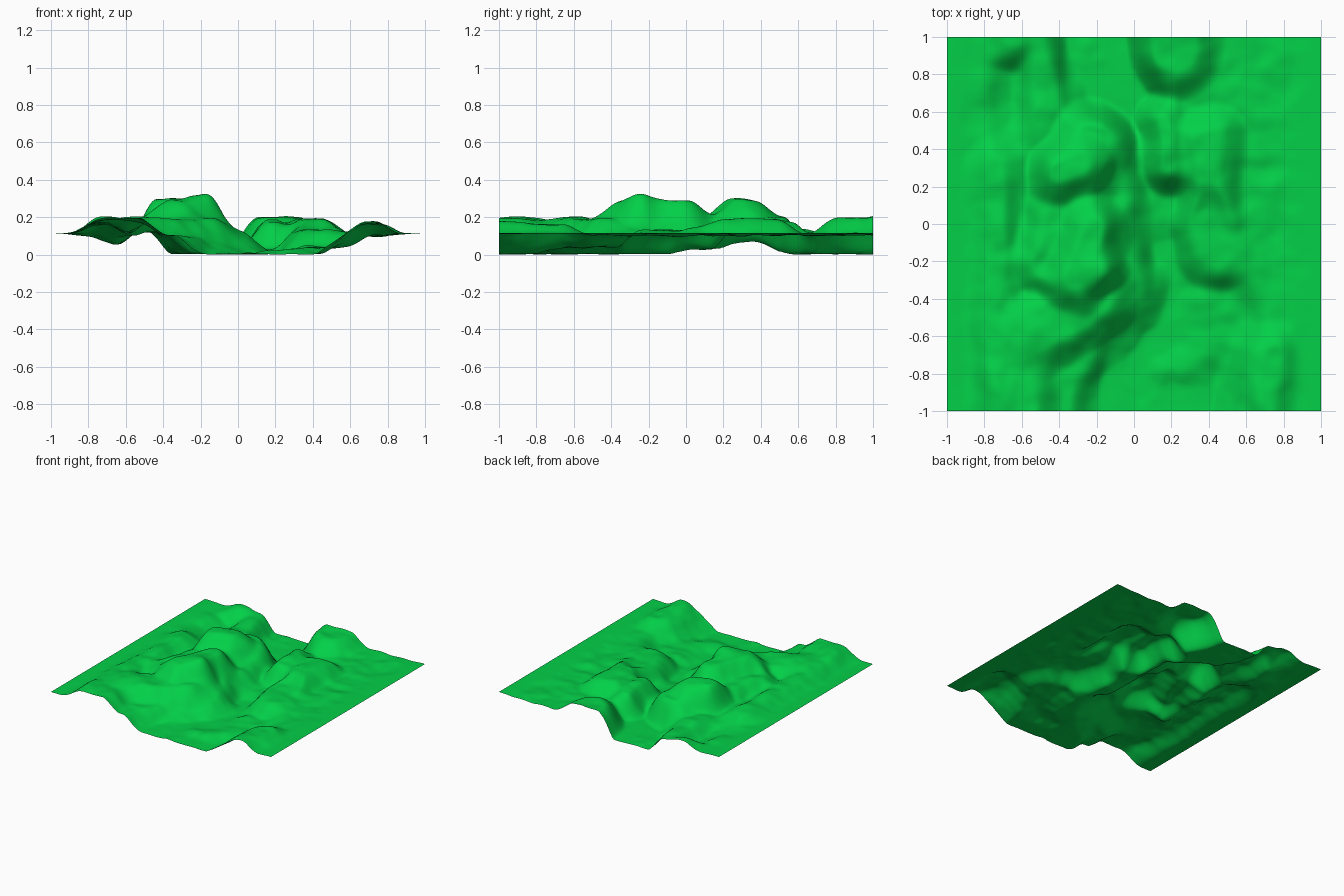
import bpy, bmesh
from mathutils import Vector, noise

if "Cube" in bpy.data.objects:
    bpy.data.objects.remove(bpy.data.objects["Cube"])

N = 140          # grid resolution
EDGE = 0.115     # height of the flat side margins


def smooth(t):
    t = max(0.0, min(1.0, t))
    return t * t * (3 - 2 * t)


def dist(p, a, b):
    d = b - a
    t = max(0.0, min(1.0, (p - a).dot(d) / d.length_squared))
    return (p - a - d * t).length


# Sculpting strokes in order: start x, y, end x, y, target height, flat radius
STROKES = [
    (.12, -1.1, .15, -.65, .01, .28),    # front basin
    (.25, -.6, .42, -.48, .05, .12),
    (.13, -.6, .13, .1, .01, .06),       # valley floor
    (.12, .1, .04, .5, .04, .04),
    (-.07, .65, -.27, 1.1, .01, .12),    # back basin
    (-.64, -1.1, -.65, -.6, .205, .1),   # west rim
    (-.74, -.5, -.74, .3, .18, .03),
    (-.65, .62, -.62, .78, .06, .01),
    (-.66, 1.1, -.65, 1, .17, .04),
    (-.52, .55, -.51, 1.1, .14, .01),
    (-.36, -.68, -.03, -.37, .11, .05),  # terrace along the cliff
    (-.08, -.3, -.1, .35, .14, .03),
    (-.58, -.64, -.2, -.4, .2, .08),     # main massif
    (-.45, -.2, -.22, .45, .21, .08),
    (-.31, -.3, -.21, -.04, .3, .05),
    (-.18, -.26, -.18, -.24, .33, 0),
    (-.39, .28, -.29, .32, .305, .04),
    (.4, .45, .42, .1, .2, .05),         # east hills
    (.15, .55, .2, .32, .19, .02),
    (.38, 0, .45, -.17, .14, .06),
    (.22, .93, .22, 1.1, .21, .12),      # back plateau
    (.72, -1.1, .75, -.7, .18, .03),     # south-east bank
]


def height(x, y):
    # warp the coordinates so that the slopes look eroded
    q = Vector((x * 4, y * 4, 2))
    p = Vector((x, y)) + .03 * noise.noise_vector(q).xy
    z = EDGE
    for x0, y0, x1, y1, h, r in STROKES:
        fall = .2 if h < EDGE else .16
        d = dist(p, Vector((x0, y0)), Vector((x1, y1)))
        z += (h - z) * (1 - smooth((d - r) / fall))
    # rock detail in two octaves
    z += .016 * noise.noise(q * 1.5) + .006 * noise.noise(q * 3)
    # the two sides level out, front and back stay cut
    z = EDGE + (z - EDGE) * smooth((1 - abs(x)) / .28)
    return max(z, .01 + z * .3)


# Terrain sheet
bm = bmesh.new()
bmesh.ops.create_grid(bm, x_segments=N, y_segments=N, size=1)
for v in bm.verts:
    v.co.z = height(v.co.x, v.co.y)
low = min(v.co.z for v in bm.verts)
for v in bm.verts:
    v.co.z -= low * smooth((1 - abs(v.co.x)) / .28)
for f in bm.faces:
    f.smooth = True
mesh = bpy.data.meshes.new("terrain")
bm.to_mesh(mesh)
bm.free()

green = bpy.data.materials.new("grass green")
green.diffuse_color = (0.001, 0.63, 0.065, 1)
green.use_nodes = True
green.node_tree.nodes["Principled BSDF"].inputs["Base Color"].default_value = green.diffuse_color
mesh.materials.append(green)
terrain = bpy.data.objects.new("terrain", mesh)
bpy.context.collection.objects.link(terrain)
